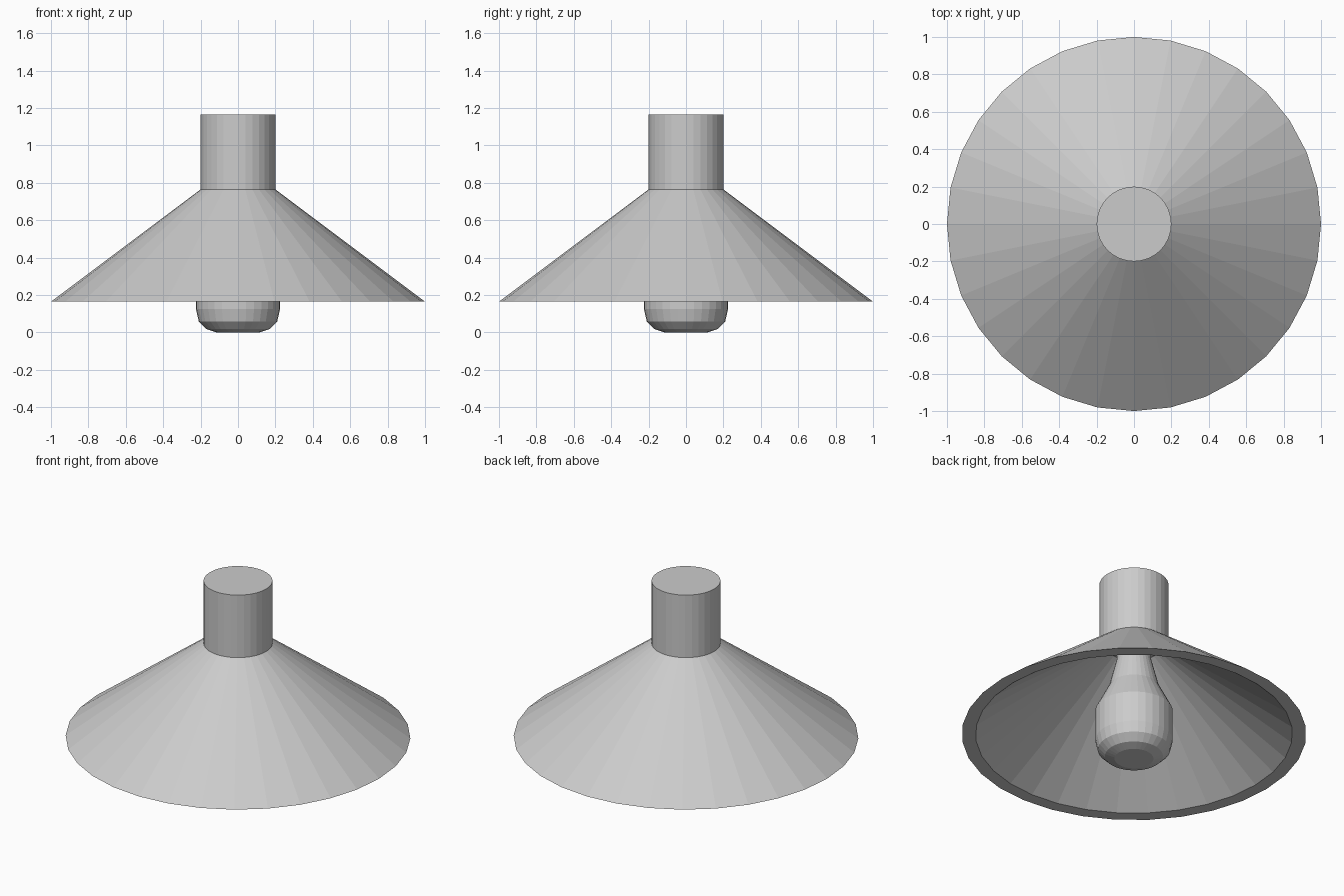
import bpy
import bmesh
from math import cos, sin, pi

if "Cube" in bpy.data.objects:
    bpy.data.objects.remove(bpy.data.objects["Cube"])

SIDES = 32


def lathe(name, profile):
    """Revolve (radius, z) points around z; both ends of the profile are capped."""
    bm = bmesh.new()
    rings = [[bm.verts.new((r * cos(2 * pi * i / SIDES), r * sin(2 * pi * i / SIDES), z))
              for i in range(SIDES)] for r, z in profile]
    for a, b in zip(rings, rings[1:]):
        for i in range(SIDES):
            j = (i + 1) % SIDES
            bm.faces.new((a[i], a[j], b[j], b[i]))
    bm.faces.new(rings[0])
    bm.faces.new(rings[-1])
    bmesh.ops.recalc_face_normals(bm, faces=bm.faces)
    mesh = bpy.data.meshes.new(name)
    bm.to_mesh(mesh)
    bm.free()
    obj = bpy.data.objects.new(name, mesh)
    bpy.context.collection.objects.link(obj)
    return obj


# Shade: closed stem on top, flared cone, flat rim, hollow inside
lathe("lamp_shade", [(0.2, 1.165), (0.2, 0.765), (1.0, 0.165),
                     (0.92, 0.165), (0.15, 0.742)])

# Bulb: flat tip, rounded body, tapered neck up to the shade ceiling
lathe("bulb", [(0.113, 0.0), (0.168, 0.018), (0.21, 0.06), (0.225, 0.125),
               (0.225, 0.32), (0.145, 0.48), (0.1, 0.66), (0.1, 0.742)])
